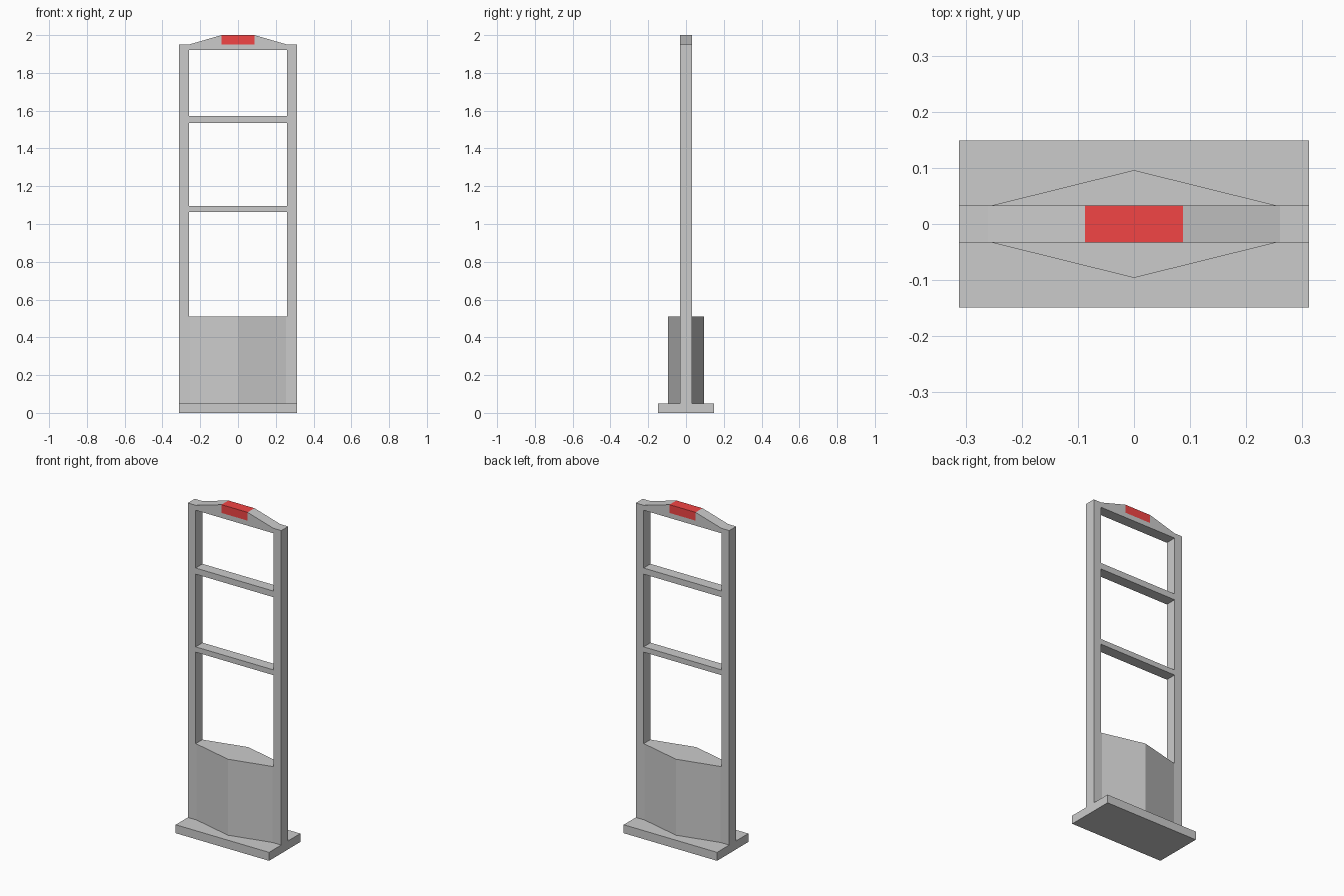
import bpy
import bmesh

if "Cube" in bpy.data.objects:
    bpy.data.objects.remove(bpy.data.objects["Cube"])

HALF_W = 0.312    # outer half width of the frame
INNER = 0.26      # inner face of the posts
HALF_D = 0.033    # half depth of the frame


def prism(name, profile, axis, lo, hi):
    """Extrude a 2D profile: axis 'z' takes (x, y), axis 'y' takes (x, z)."""
    bm = bmesh.new()
    pts = [(a, b, lo) if axis == 'z' else (a, lo, b) for a, b in profile]
    face = bm.faces.new([bm.verts.new(p) for p in pts])
    ext = bmesh.ops.extrude_face_region(bm, geom=[face])
    verts = [v for v in ext['geom'] if isinstance(v, bmesh.types.BMVert)]
    vec = (0, 0, hi - lo) if axis == 'z' else (0, hi - lo, 0)
    bmesh.ops.translate(bm, verts=verts, vec=vec)
    bmesh.ops.recalc_face_normals(bm, faces=bm.faces)
    mesh = bpy.data.meshes.new(name)
    bm.to_mesh(mesh)
    bm.free()
    obj = bpy.data.objects.new(name, mesh)
    bpy.context.collection.objects.link(obj)
    return obj


def box(name, x0, x1, half_y, z0, z1):
    return prism(name, [(x0, z0), (x1, z0), (x1, z1), (x0, z1)], 'y', -half_y, half_y)


# Floor plate
box("base_plate", -HALF_W, HALF_W, 0.149, 0, 0.051)

# Upright posts
box("left_post", -HALF_W, -INNER, HALF_D, 0.051, 1.95)
box("right_post", INNER, HALF_W, HALF_D, 0.051, 1.95)

# Cross bars
box("lower_crossbar", -INNER, INNER, HALF_D, 1.063, 1.095)
box("upper_crossbar", -INNER, INNER, HALF_D, 1.534, 1.571)

# Lower housing, bulging to a ridge at front and back
half = [(INNER, -HALF_D), (INNER, HALF_D), (0.254, HALF_D), (0, 0.096)]
housing = half[1:] + [(-0.254, HALF_D), (-INNER, HALF_D), (-INNER, -HALF_D),
                      (-0.254, -HALF_D), (0, -0.096), (0.254, -HALF_D), half[0]]
prism("lower_housing", housing, 'z', 0.051, 0.51)

# Tapered top bar with a notch for the lamp
LAMP = 0.087
top = [(-INNER, 1.92), (INNER, 1.92), (INNER, 1.95), (LAMP, 2.0),
       (LAMP, 1.95), (-LAMP, 1.95), (-LAMP, 2.0), (-INNER, 1.95)]
prism("top_bar", top, 'y', -HALF_D, HALF_D)

# Red alarm lamp
lamp = box("alarm_lamp", -LAMP, LAMP, HALF_D, 1.95, 2.0)
red = bpy.data.materials.new("lamp_red")
red.diffuse_color = (0.89, 0.06, 0.06, 1)
red.use_nodes = True
red.node_tree.nodes["Principled BSDF"].inputs["Base Color"].default_value = red.diffuse_color
lamp.data.materials.append(red)
